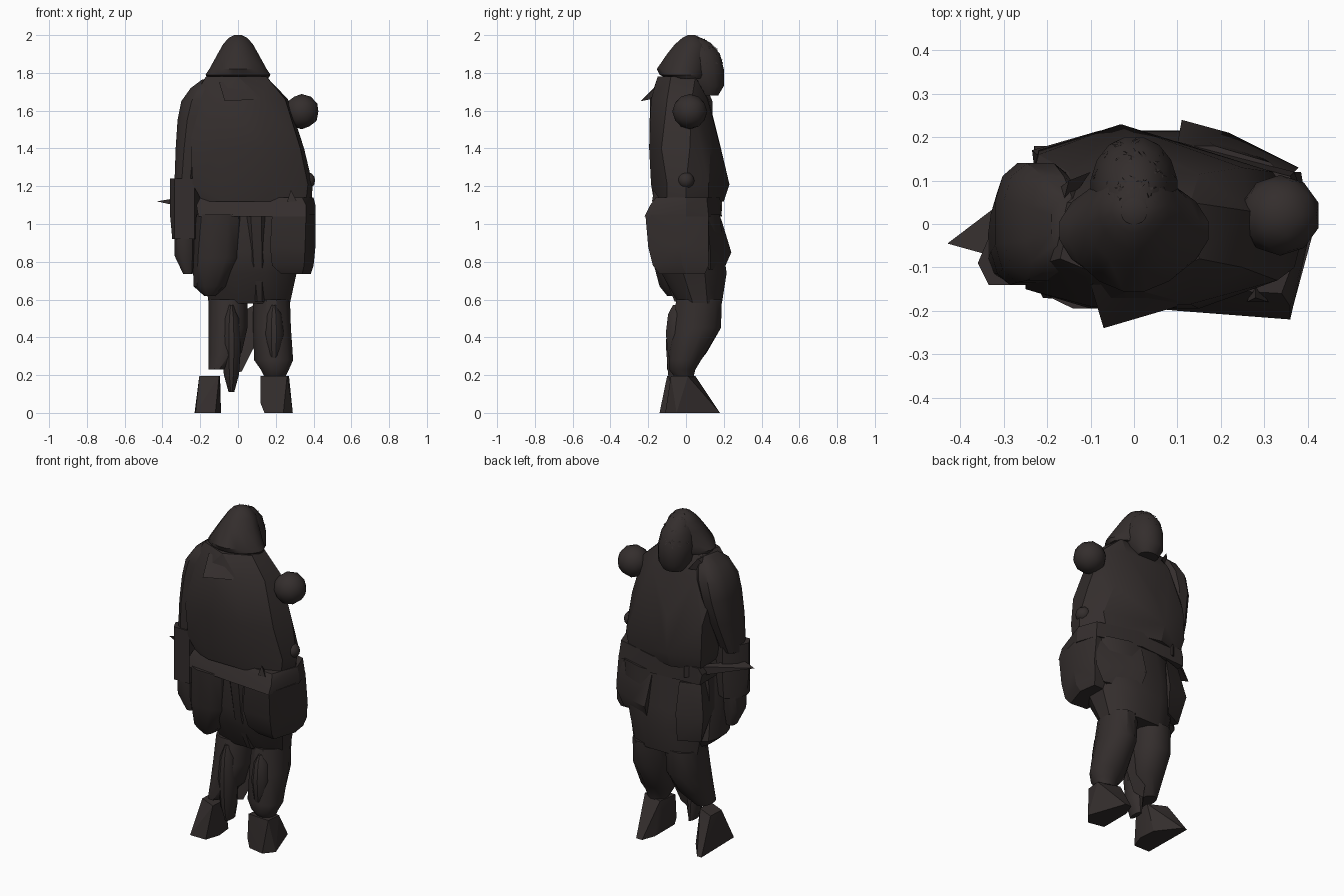
import bpy, bmesh, math, random
from mathutils import Vector

random.seed(4)
cube = bpy.data.objects.get("Cube")
if cube:
    bpy.data.objects.remove(cube, do_unlink=True)

# One dark brown for the whole figure
brown = bpy.data.materials.new("dark_brown")
brown.use_nodes = True
colour = (0.034, 0.027, 0.026, 1)
brown.diffuse_color = colour
brown.node_tree.nodes["Principled BSDF"].inputs["Base Color"].default_value = colour


def finish(name, bm, angle=35):
    """Turn a bmesh into a shaded, coloured object."""
    bmesh.ops.recalc_face_normals(bm, faces=bm.faces[:])
    mesh = bpy.data.meshes.new(name)
    bm.to_mesh(mesh)
    bm.free()
    mesh.materials.append(brown)
    for poly in mesh.polygons:
        poly.use_smooth = True
    mesh.set_sharp_from_angle(angle=math.radians(angle))
    obj = bpy.data.objects.new(name, mesh)
    bpy.context.collection.objects.link(obj)
    return obj


def rounded(value, power):
    return math.copysign(abs(value) ** (2 / power), value)


def loft(name, rings, sides=12, power=2.6):
    """Skin rounded sections, each given as z, x min, x max, y min, y max."""
    bm = bmesh.new()
    loops = []
    reach = 2 * rounded(math.cos(math.pi / sides), power)
    for z, left, right, front, back in rings:
        loop = []
        for i in range(sides):
            a = math.tau * (i + 0.5) / sides
            x = (left + right) / 2 + rounded(math.cos(a), power) * (right - left) / reach
            y = (front + back) / 2 + rounded(math.sin(a), power) * (back - front) / reach
            loop.append(bm.verts.new((x, y, z)))
        loops.append(loop)
    for low, high in zip(loops, loops[1:]):
        for i in range(sides):
            j = (i + 1) % sides
            bm.faces.new((low[i], low[j], high[j], high[i]))
    bm.faces.new(loops[0])
    bm.faces.new(loops[-1])
    return finish(name, bm)


def hull(name, points):
    """Wrap a faceted convex solid around a few points."""
    bm = bmesh.new()
    verts = [bm.verts.new(p) for p in points]
    bmesh.ops.convex_hull(bm, input=verts)
    loose = [v for v in bm.verts if not v.link_faces]
    bmesh.ops.delete(bm, geom=loose, context='VERTS')
    return finish(name, bm, 25)


def layers(*outlines):
    """Give each flat outline its height, as points for a hull."""
    return [(x, y, z) for z, outline in outlines for x, y in outline]


def ball(name, centre, radius):
    bm = bmesh.new()
    bmesh.ops.create_icosphere(bm, subdivisions=2, radius=radius)
    bmesh.ops.translate(bm, verts=bm.verts[:], vec=centre)
    return finish(name, bm)


# Head and hood
head = loft("head", [(1.995, -.03, .03, 0, .06), (1.96, -.06, .06, -.04, .13),
                     (1.9, -.085, .085, -.05, .18), (1.82, -.1, .1, -.05, .2),
                     (1.73, -.09, .09, 0, .2), (1.68, -.06, .06, .07, .17)], 16, 2.1)
loft("hood", [(2, -.02, .02, .01, .05), (1.985, -.05, .05, -.02, .08),
              (1.95, -.08, .08, -.06, .12), (1.9, -.108, .108, -.1, .12),
              (1.82, -.152, .152, -.155, .12), (1.79, -.172, .172, -.14, .11),
              (1.77, -.16, .16, -.1, .1)], 16, 1.8)

# Short hair flakes scattered over the crown
bm = bmesh.new()
crown = [p for p in head.data.polygons if p.center.z > 1.83 and p.center.y > .05]
for _ in range(70):
    poly = random.choice(crown)
    weights = [random.random() for _ in poly.vertices]
    point = sum((head.data.vertices[v].co * w for v, w in zip(poly.vertices, weights)),
                Vector()) / sum(weights)
    turn = Vector((random.uniform(-1, 1), random.uniform(-1, 1), random.uniform(-1, 1)))
    along = poly.normal.cross(turn).normalized() * .008
    across = poly.normal.cross(along) * .4
    corners = (point - across, point + across, point + along * 2 + poly.normal * .006)
    bm.faces.new([bm.verts.new(c) for c in corners])
finish("hair_flakes", bm)

# Faceted torso with its pointed collar flap
hull("torso", layers(
    (1.78, ((-.17, -.08), (0, -.15), (.15, -.08), (.13, .05), (-.14, .05))),
    (1.66, ((-.24, -.1), (-.1, -.19), (.13, -.185), (.25, -.1), (.265, .03),
            (.15, .115), (-.15, .12), (-.25, .05))),
    (1.4, ((-.25, -.15), (-.1, -.195), (.15, -.195), (.33, -.13), (.35, .02),
           (.25, .13), (0, .185), (-.22, .16))),
    (1.21, ((-.24, -.14), (-.1, -.18), (.16, -.185), (.37, -.1), (.395, 0),
            (.32, .12), (-.03, .23), (-.22, .17))),
    (1.12, ((-.19, -.13), (-.08, -.17), (.16, -.17), (.36, -.1), (.39, 0),
            (.3, .12), (-.03, .2), (-.2, .15)))))
hull("collar_flap", [(-.1, -.14, 1.75), (-.07, -.24, 1.65), (.1, -.19, 1.66),
                     (.1, -.12, 1.76), (0, -.1, 1.68)])
hull("back_collar", [(-.17, .02, 1.76), (-.1, .12, 1.7), (-.15, .1, 1.77), (-.2, .06, 1.69)])

# Right arm reaching slightly forward, with cuff and hand
loft("right_arm", [(1.765, -.19, -.12, -.06, .06), (1.72, -.25, -.12, -.11, .11),
                   (1.65, -.3, -.13, -.13, .14), (1.55, -.32, -.16, -.135, .14),
                   (1.4, -.33, -.19, -.14, .1), (1.2, -.337, -.22, -.13, .02)])
hull("right_cuff", layers(*((z, ((-.36 + d, -.09), (-.335, -.14), (-.23, -.14), (-.2 - d, 0),
                                 (-.27, .035 - d), (-.33, -.02)))
                            for z, d in ((1.24, 0), (1.05, 0), (.92, .012)))))
loft("right_hand", [(.93, -.335, -.23, -.135, 0), (.83, -.335, -.23, -.13, -.01),
                    (.735, -.29, -.24, -.1, -.03)])

# Left shoulder stump and side stud
ball("shoulder_ball", (.337, .02, 1.595), .093)
ball("side_stud", (.365, 0, 1.23), .045)

# Angular belt and spikes
hull("belt", layers((1.14, ((-.2, -.13), (.34, -.16), (.4, 0), (.36, .11), (.1, .18), (-.2, .17))),
                    (1.1, ((-.22, -.15), (.36, -.19), (.41, 0), (-.22, .16))),
                    (1.04, ((-.21, -.17), (.1, -.2), (.36, -.22), (.41, 0), (.37, .12),
                            (.1, .19), (-.21, .17)))))
hull("long_spike", [(-.43, -.045, 1.12), (-.34, -.07, 1.135), (-.34, -.07, 1.1),
                    (-.12, .19, 1.14), (-.12, .19, 1.07), (-.12, .1, 1.1)])
hull("belt_spike", [(.28, -.17, 1.18), (.26, -.18, 1.12), (.31, -.18, 1.12), (.28, -.13, 1.12)])

# Trousers, front fold and pouches
loft("trousers", [(1.05, -.2, .38, -.15, .18), (.85, -.22, .35, -.15, .2),
                  (.74, -.18, .31, -.13, .215), (.58, -.155, .275, -.04, .19)], 12, 2.4)
loft("front_fold", [(1.05, .04, .15, -.175, -.05), (.8, .06, .15, -.15, -.03),
                    (.59, .09, .14, -.06, 0)], 8)
loft("right_pouch", [(1.05, -.22, .03, -.195, .05), (.82, -.24, .02, -.18, .1),
                     (.67, -.235, -.06, -.14, .12), (.62, -.18, -.12, -.1, .08)], 12, 2.6)
hull("left_pouch", layers(
    (1.05, ((.18, -.2), (.36, -.215), (.41, -.03), (.37, .12), (.18, .1))),
    (.88, ((.17, -.19), (.355, -.2), (.41, -.03), (.385, .12), (.17, .12))),
    (.78, ((.18, -.16), (.35, -.175), (.4, -.02), (.38, .12))),
    (.735, ((.23, -.13), (.34, -.14), (.385, 0), (.37, .1), (.23, .1)))))
hull("left_back_pouch", layers((1.03, ((.1, .185), (.36, .11), (.12, .05))),
                               (.85, ((.11, .24), (.22, .21), (.38, .13), (.12, .05))),
                               (.76, ((.12, .2), (.33, .13), (.15, .06)))))
hull("right_back_pouch", layers((1.03, ((-.2, .14), (-.08, .18), (-.18, .05))),
                                (.85, ((-.235, .17), (-.08, .215), (-.22, .05))),
                                (.68, ((-.2, .14), (-.08, .2), (-.16, .05)))))

# Legs with hanging knee guards
loft("right_leg", [(.6, -.155, .05, -.05, .19), (.45, -.157, .05, -.08, .185),
                   (.32, -.155, .02, -.1, .11), (.23, -.155, -.07, -.1, .04)], 12, 2.3)
loft("left_leg", [(.6, .08, .275, -.05, .19), (.45, .08, .28, -.08, .185),
                  (.28, .085, .292, -.09, .08), (.23, .12, .27, -.09, .05),
                  (.19, .14, .25, -.06, .04)], 12, 2)
hull("leg_web", [(-.04, .03, .2), (.02, .02, .22), (.06, .03, .35), (.09, .03, .36),
                 (.1, .06, .58), (-.04, .1, .5)])
for name, x, low in (("right", -.035, .11), ("left", .19, .24)):
    span = .57 - low
    loft(name + "_knee_guard",
         [(low + span * t, x - w, x + w, -.055 - w, .02)
          for t, w in ((0, .015), (.2, .04), (.55, .052), (.85, .04), (1, .015))], 12, 2)

# Wedge feet
hull("right_foot", layers((.195, ((-.205, -.05), (-.1, -.1), (-.095, 0), (-.2, .05))),
                          (0, ((-.225, -.14), (-.12, -.14), (-.09, -.05), (-.1, .05),
                               (-.2, .18), (-.23, .18)))))
hull("left_foot", layers((.195, ((.12, -.07), (.26, -.08), (.27, .01), (.14, .05))),
                         (.05, ((.12, -.08), (.12, .03))),
                         (0, ((.24, -.11), (.29, -.05), (.21, .18), (.17, .18),
                              (.14, -.09), (.14, .1)))))
